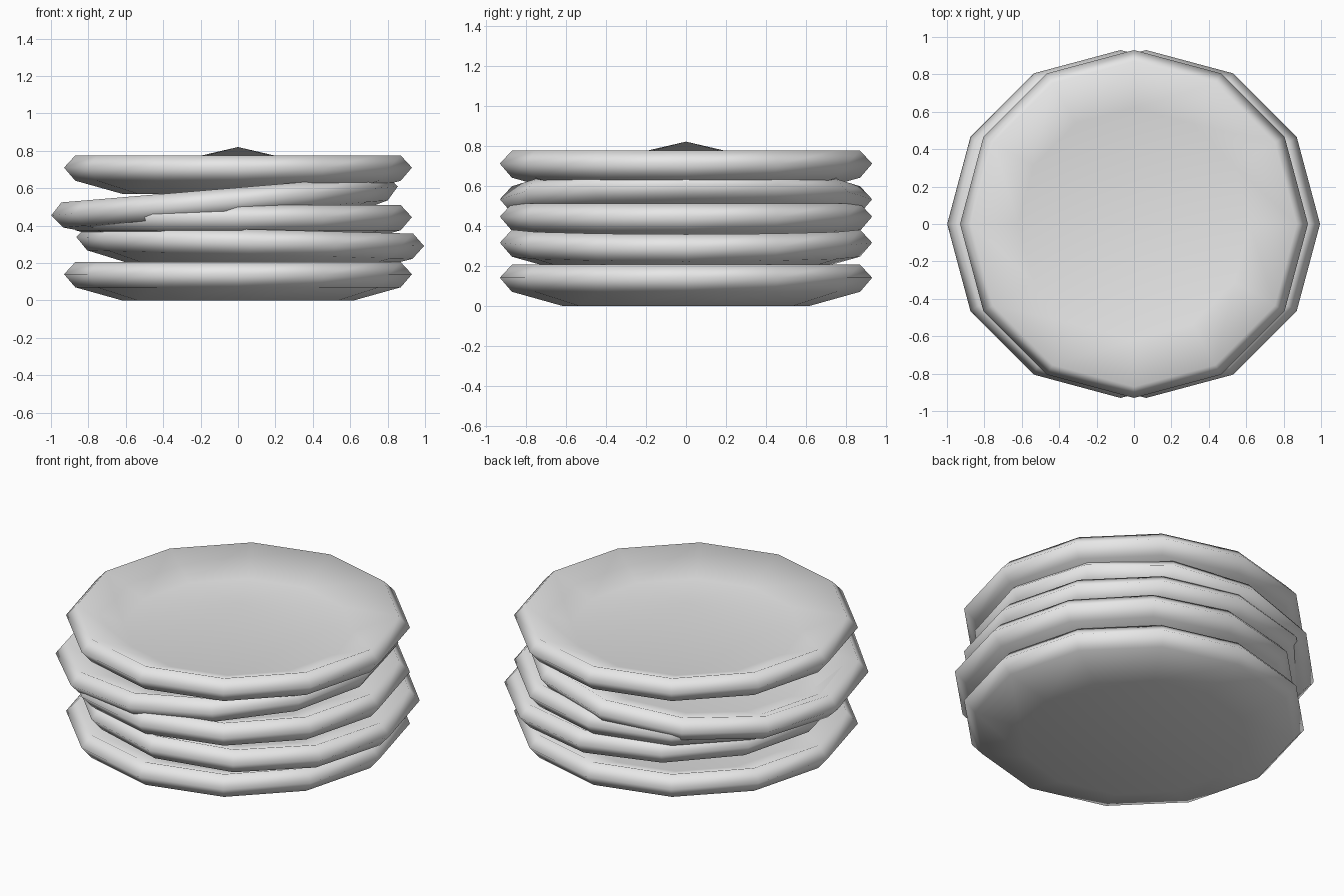
import bpy
import bmesh
from math import cos, sin, pi, radians

cube = bpy.data.objects.get("Cube")
if cube:
    bpy.data.objects.remove(cube)

SIDES = 12

china = bpy.data.materials.new("white_china")
china.use_nodes = True
colour = (0.8, 0.8, 0.8, 1)
china.diffuse_color = colour
china.node_tree.nodes["Principled BSDF"].inputs["Base Color"].default_value = colour

# Plate cross-section (radius, height above the rim's middle), underside to well
PROFILE = [(0.62, -0.14), (0.87, -0.07), (0.93, 0), (0.87, 0.065), (0.62, -0.034)]
WELL_CENTRE = 0.11


def plate(name, x, z, tilt=0):
    bm = bmesh.new()
    rings = [[bm.verts.new((r * cos(2 * pi * i / SIDES), r * sin(2 * pi * i / SIDES), h))
              for i in range(SIDES)] for r, h in PROFILE]
    foot = bm.verts.new((0, 0, PROFILE[0][1]))
    well = bm.verts.new((0, 0, WELL_CENTRE))
    for i in range(SIDES):
        j = (i + 1) % SIDES
        for low, high in zip(rings, rings[1:]):
            bm.faces.new((low[i], low[j], high[j], high[i]))
        bm.faces.new((foot, rings[0][j], rings[0][i]))
        bm.faces.new((well, rings[-1][i], rings[-1][j]))
    for face in bm.faces:
        face.smooth = True
    mesh = bpy.data.meshes.new(name)
    bm.to_mesh(mesh)
    bm.free()
    mesh.materials.append(china)
    obj = bpy.data.objects.new(name, mesh)
    obj.location = (x, 0, z)
    obj.rotation_euler.y = radians(tilt)
    bpy.context.collection.objects.link(obj)


# Uneven stack, bottom to top
plate("bottom_plate", 0, 0.14)
plate("second_plate", 0.065, 0.315, 1.5)
plate("middle_plate", 0, 0.445)
plate("tilted_plate", -0.072, 0.532, -4.8)
plate("top_plate", 0, 0.71)
